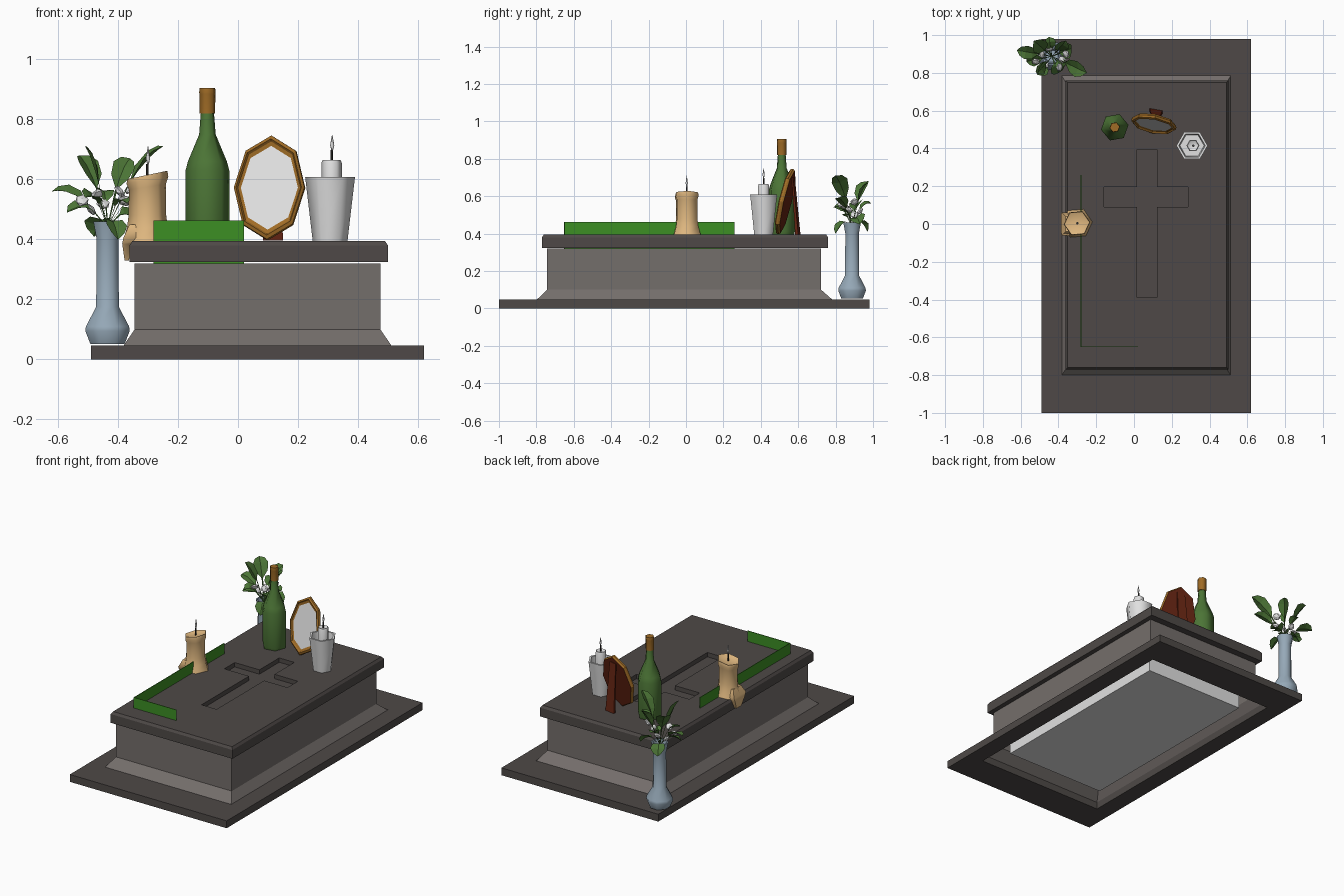
import bpy, bmesh, math
from mathutils import Vector, Matrix

if "Cube" in bpy.data.objects:
    bpy.data.objects.remove(bpy.data.objects["Cube"])


def material(name, r, g, b):
    lin = [((c / 255 + 0.055) / 1.055) ** 2.4 if c > 10 else c / 3300 for c in (r, g, b)]
    m = bpy.data.materials.new(name)
    m.diffuse_color = (*lin, 1)
    m.use_nodes = True
    m.node_tree.nodes["Principled BSDF"].inputs["Base Color"].default_value = m.diffuse_color
    return m


DARK = material("dark stone", 78, 73, 71)
STONE = material("grey stone", 116, 110, 107)
WHITE = material("white", 225, 225, 225)
BLUE = material("blue glaze", 150, 169, 184)
GREEN = material("bottle green", 76, 117, 54)
GRASS = material("bright green", 60, 142, 36)
WAX = material("beige wax", 224, 184, 128)
GOLD = material("gold", 160, 108, 38)
RED = material("red brown", 100, 36, 18)
BLACK = material("charcoal", 40, 38, 36)


def finish(name, bm, mats, smooth=0):
    bmesh.ops.recalc_face_normals(bm, faces=bm.faces)
    me = bpy.data.meshes.new(name)
    bm.to_mesh(me)
    bm.free()
    for m in mats:
        me.materials.append(m)
    ob = bpy.data.objects.new(name, me)
    bpy.context.collection.objects.link(ob)
    if smooth:
        bpy.ops.object.select_all(action='DESELECT')
        ob.select_set(True)
        bpy.context.view_layer.objects.active = ob
        bpy.ops.object.shade_smooth_by_angle(angle=math.radians(smooth))
    return ob


def loft(name, rings, mats, start=True, end=True, loop=False, smooth=0, cap_mats=(0, 0)):
    """Skin a list of rings, optionally capped or joined end to start."""
    bm = bmesh.new()
    vs = [[bm.verts.new(p) for p in r] for r in rings]
    pairs = list(zip(vs, vs[1:])) + ([(vs[-1], vs[0])] if loop else [])
    for a, b in pairs:
        for i in range(len(a)):
            j = (i + 1) % len(a)
            bm.faces.new((a[i], a[j], b[j], b[i]))
    for use, ring, mi in ((start, vs[0], cap_mats[0]), (end, vs[-1], cap_mats[1])):
        if use and not loop:
            bm.faces.new(ring).material_index = mi
    return finish(name, bm, mats, smooth)


def rect(x0, x1, y0, y1, z):
    return [(x0, y0, z), (x1, y0, z), (x1, y1, z), (x0, y1, z)]


def box(name, x0, x1, y0, y1, z0, z1, mat):
    return loft(name, [rect(x0, x1, y0, y1, z0), rect(x0, x1, y0, y1, z1)], [mat])


def lathe(name, x, y, profile, mat, sides=6, turn=0, smooth=62, tilt=0):
    """Profile of (radius, height); tilt slants each ring along x by its third value."""
    rings = []
    for p in profile:
        r, z = p[:2]
        t = p[2] if len(p) > 2 else 0
        ring = []
        for i in range(sides):
            a = math.radians(turn) + math.tau * i / sides
            ring.append((x + r * math.cos(a), y + r * math.sin(a), z + t * math.cos(a)))
        rings.append(ring)
    return loft(name, rings, [mat], smooth=smooth)


# Plinth frame, open in the middle
loft("plinth", [rect(-.49, .62, -1, .98, 0), rect(-.49, .62, -1, .98, .047),
                rect(-.382, .512, -.80, .785, .047), rect(-.382, .512, -.80, .785, 0)],
     [DARK], loop=True)
# Tomb body with flared skirt, open below
loft("tomb_body", [rect(-.382, .512, -.80, .785, .045), rect(-.345, .475, -.742, .722, .10),
                   rect(-.345, .475, -.742, .722, .32)], [STONE], start=False)
box("inner_block", -.285, .415, -.66, .64, .025, .30, WHITE)

# Cover slab with a sunken cross
slab = loft("cover_slab", [rect(-.362, .50, -.77, .76, .324), rect(-.362, .50, -.77, .76, .38),
                           rect(-.352, .49, -.76, .75, .395)], [DARK])
cross = [(.015, -.39), (.122, -.39), (.122, .09), (.287, .09), (.287, .195), (.122, .195),
         (.122, .395), (.015, .395), (.015, .195), (-.16, .195), (-.16, .09), (.015, .09)]
cutter = loft("cross_cutter", [[(x, y, z) for x, y in cross] for z in (.367, .45)], [DARK])
cutter.hide_render = True
mod = slab.modifiers.new("cross", 'BOOLEAN')
mod.operation, mod.object, mod.solver = 'DIFFERENCE', cutter, 'EXACT'
bpy.context.view_layer.objects.active = slab
bpy.ops.object.modifier_apply(modifier=mod.name)
bpy.data.objects.remove(cutter)

# Upright grass strips
box("grass_strip_front", -.281, .02, -.652, -.648, .318, .463, GRASS)
box("grass_strip_side", -.282, -.278, -.652, .26, .318, .463, GRASS)

# Bottle
lathe("bottle", -.102, .512, [(.07, .395), (.074, .41), (.074, .63), (.066, .66), (.028, .75),
                              (.022, .825)], GREEN, turn=10)
lathe("bottle_cap", -.102, .512, [(.026, .82), (.027, .885), (.028, .89), (.026, .905)],
      GOLD, turn=10)


# Candle wicks and flames
def wick(name, x, y, z, h):
    lathe(name + "_wick", x, y, [(.004, z), (.004, z + h * .45)], BLACK)
    lathe(name + "_flame", x + .002, y, [(.002, z + h * .4), (.007, z + h * .62), (.001, z + h)],
          WHITE)


# Beige candle with melted foot and a drip over the slab edge
lathe("beige_candle", -.302, .004,
      [(.082, .395), (.068, .44), (.063, .48), (.062, .575, .01), (.07, .598, .012),
       (.067, .615, .014), (.045, .605, .01)], WAX, turn=5)
loft("wax_drip", [rect(-.378, -.364, -.02, .03, .33), rect(-.386, -.35, -.045, .055, .385),
                  rect(-.382, -.30, -.06, .06, .405), rect(-.362, -.30, -.04, .04, .45)],
     [WAX], smooth=62)
wick("beige_candle", -.302, .004, .605, .105)

# White cup holding a small candle
lathe("cup", .307, .415, [(.058, .395), (.083, .608), (.07, .608), (.064, .56)], WHITE)
lathe("cup_candle", .312, .415, [(.034, .55), (.034, .655), (.03, .665), (.018, .658)], WHITE)
wick("cup_candle", .312, .415, .658, .09)

# Octagonal picture frame on an easel leg
POSE = (Matrix.Translation((.105, .53, .572)) @ Matrix.Rotation(math.radians(-11), 4, 'Z')
        @ Matrix.Rotation(math.radians(-13), 4, 'X'))


def octagon(s, y):
    return [(.121 * s * math.sin(i * math.tau / 8), y, .179 * s * math.cos(i * math.tau / 8))
            for i in range(8)]


frame = loft("picture_frame", [octagon(.96, .014), octagon(1, .004), octagon(.99, -.008),
                               octagon(.92, -.014), octagon(.88, -.006), octagon(.80, -.002)],
             [GOLD, RED, WHITE], cap_mats=(1, 2))
frame.matrix_world = POSE
loft("easel_leg", [[(.09, .575, .70), (.14, .565, .70), (.14, .572, .70), (.09, .582, .70)],
                   [(.083, .595, .396), (.15, .583, .396), (.15, .60, .396), (.083, .612, .396)]],
     [RED])

# Vase
VX, VY = -.435, .888
lathe("vase", VX, VY, [(.062, .052), (.08, .095), (.078, .11), (.041, .175), (.039, .40),
                       (.051, .46), (.042, .46), (.034, .42)], BLUE, sides=8, turn=22.5)


# Leaves: folded blades arching from the vase mouth to each tip
def leaf(bm, tip, width):
    p0, p2 = Vector((VX, VY, .44)), Vector(tip)
    p1 = (p0 + p2) / 2 + Vector((0, 0, .08))
    rows = []
    for t, w in ((0, .04), (.4, .1), (.55, .8), (.75, 1), (.9, .65), (1, .03)):
        c = p0 * (1 - t) ** 2 + p1 * 2 * t * (1 - t) + p2 * t * t
        d = (p1 - p0) * (1 - t) + (p2 - p1) * t
        side = d.cross(Vector((.25, -.35, 1))).normalized() * width * w
        up = side.cross(d).normalized() * width * w * .35
        rows.append([bm.verts.new(q) for q in (c - side + up, c, c + side + up)])
    for a, b in zip(rows, rows[1:]):
        for i in (0, 1):
            bm.faces.new((a[i], a[i + 1], b[i + 1], b[i]))


tips = [(-.51, .80, .71), (-.62, .92, .56), (-.25, .80, .71), (-.26, .81, .59),
        (-.40, .80, .40), (-.48, .97, .41), (-.57, .86, .49), (-.36, .97, .67),
        (-.33, .93, .45), (-.45, .99, .56), (-.51, .79, .54), (-.53, .97, .68),
        (-.37, .83, .52)]
bm = bmesh.new()
for k, tip in enumerate(tips):
    leaf(bm, tip, .032 + .006 * (k % 3))
finish("leaves", bm, [GREEN])

# White blossoms
bm = bmesh.new()
for k, p in enumerate([(-.52, .86, .53), (-.395, .83, .56), (-.38, .87, .53), (-.47, .84, .55),
                       (-.36, .90, .57), (-.45, .93, .52), (-.49, .90, .50)]):
    m = (Matrix.Translation(p) @ Matrix.Rotation(k * 1.3, 4, 'Z') @ Matrix.Rotation(.9, 4, 'X')
         @ Matrix.Diagonal((1, 1, .5, 1)))
    bmesh.ops.create_icosphere(bm, subdivisions=1, radius=.024, matrix=m)
finish("blossoms", bm, [WHITE])
